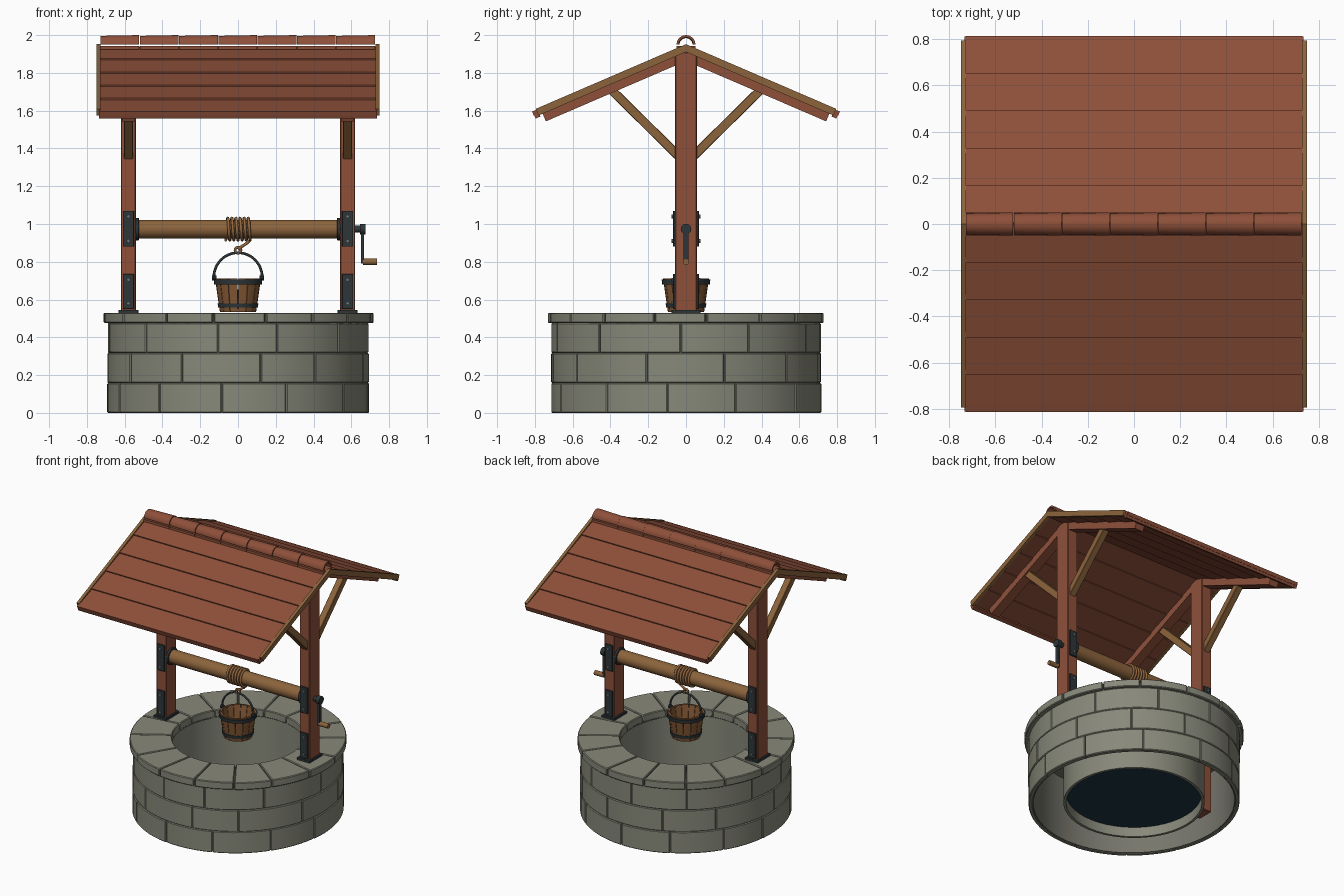
import bpy, bmesh, math, random
from mathutils import Matrix, Vector

if "Cube" in bpy.data.objects:
    bpy.data.objects.remove(bpy.data.objects["Cube"])

random.seed(4)
T, RX, RZ = Matrix.Translation, lambda a: Matrix.Rotation(a, 4, 'X'), lambda a: Matrix.Rotation(a, 4, 'Z')
RY = lambda a: Matrix.Rotation(a, 4, 'Y')
TAU, PI = math.tau, math.pi


def material(name, rgb):
    m = bpy.data.materials.new(name)
    lin = [(c / 255 / 12.92) if c < 11 else ((c / 255 + 0.055) / 1.055) ** 2.4 for c in rgb]
    m.diffuse_color = (*lin, 1)
    m.use_nodes = True
    m.node_tree.nodes["Principled BSDF"].inputs["Base Color"].default_value = m.diffuse_color
    return m


STONE = material("stone", (136, 137, 122))
MORTAR = material("mortar", (118, 118, 108))
RED = material("red_wood", (142, 80, 58))
WOOD = material("light_wood", (140, 100, 60))
BUCKET = material("bucket_wood", (134, 90, 54))
ROPE = material("rope", (148, 104, 64))
IRON = material("dark_iron", (46, 54, 57))
BOLT = material("bolt_grey", (112, 118, 120))
WATER = material("water", (30, 56, 66))


def finish(name, bm, mat, bevel=0, smooth=True):
    bmesh.ops.recalc_face_normals(bm, faces=bm.faces)
    if bevel:
        edges = [e for e in bm.edges if len(e.link_faces) == 2 and e.calc_face_angle() > 0.8]
        bmesh.ops.bevel(bm, geom=edges, offset=bevel, segments=1, affect='EDGES')
    me = bpy.data.meshes.new(name)
    bm.to_mesh(me)
    bm.free()
    ob = bpy.data.objects.new(name, me)
    bpy.context.collection.objects.link(ob)
    me.materials.append(mat)
    if smooth:
        bpy.ops.object.select_all(action='DESELECT')
        ob.select_set(True)
        bpy.context.view_layer.objects.active = ob
        bpy.ops.object.shade_smooth_by_angle(angle=math.radians(35))
    return ob


def box(bm, lo, hi, mat=Matrix()):
    lo, hi = Vector(lo), Vector(hi)
    bmesh.ops.create_cube(bm, size=1, matrix=mat @ T((lo + hi) / 2) @ Matrix.Diagonal((*(hi - lo), 1)))


def rod(bm, p, q, r, sides=20, r2=None):
    p, q = Vector(p), Vector(q)
    rot = (q - p).to_track_quat('Z', 'Y').to_matrix().to_4x4()
    bmesh.ops.create_cone(bm, cap_ends=True, segments=sides, radius1=r, radius2=r if r2 is None else r2,
                          depth=(q - p).length, matrix=T((p + q) / 2) @ rot)


def arc(bm, r0, r1, z0, z1, a0=0, a1=TAU, seg=48, grow=0, sx=1, mat=Matrix()):
    """Curved block between two radii; grow widens its top."""
    full = abs(a1 - a0 - TAU) < 1e-6
    rows = []
    for i in range(seg if full else seg + 1):
        t = a0 + (a1 - a0) * i / seg
        rows.append([bm.verts.new(mat @ Vector((sx * r * math.sin(t), -r * math.cos(t), z)))
                     for r, z in ((r0, z0), (r1, z0), (r1 + grow, z1), (r0 + grow, z1))])
    for i in range(seg):
        a, b = rows[i], rows[(i + 1) % len(rows)]
        for k in range(4):
            bm.faces.new((a[k], a[(k + 1) % 4], b[(k + 1) % 4], b[k]))
    if not full:
        bm.faces.new(rows[0])
        bm.faces.new(rows[-1])


def tube(name, pts, r, mat):
    cu = bpy.data.curves.new(name, 'CURVE')
    cu.dimensions, cu.bevel_depth, cu.bevel_resolution, cu.use_fill_caps = '3D', r, 2, True
    sp = cu.splines.new('POLY')
    sp.points.add(len(pts) - 1)
    for s, p in zip(sp.points, pts):
        s.co = (*p, 1)
    cu.materials.append(mat)
    ob = bpy.data.objects.new(name, cu)
    bpy.context.collection.objects.link(ob)


# Stone wall courses and coping
def course(name, n, r0, r1, z0, z1, start, gap, sx, wobble):
    bm = bmesh.new()
    step = TAU / n
    cuts = [start + step * (i + random.uniform(-0.13, 0.13)) for i in range(n)]
    cuts.append(cuts[0] + TAU)
    for a, b in zip(cuts, cuts[1:]):
        d = random.uniform(-wobble, wobble)
        arc(bm, r0, r1 + d, z0, z1, a + gap, b - gap, 6, sx=sx)
    finish(name, bm, STONE, 0.005)


for i, start in enumerate((-0.09, 0.12, -0.2)):
    course(f"wall_course_{i + 1}", 12 - (i > 0), 0.685, 0.715, i * 0.159, i * 0.159 + 0.158, start, 0.002, 0.968, 0.003)
course("coping_stones", 16, 0.445, 0.732, 0.476, 0.53, 0.18, 0.005, 0.977, 0.004)

# Mortar backing, inner shaft and water
bm = bmesh.new()
arc(bm, 0.68, 0.706, 0.004, 0.48, sx=0.968)
arc(bm, 0.452, 0.71, 0.47, 0.515, sx=0.968)
finish("mortar_bed", bm, MORTAR)
bm = bmesh.new()
arc(bm, 0.45, 0.468, 0, 0.48)
finish("inner_shaft", bm, STONE)
bm = bmesh.new()
bmesh.ops.create_circle(bm, cap_ends=True, segments=48, radius=0.452, matrix=T((0, 0, 0.07)))
finish("water", bm, WATER, smooth=False)

# Posts with braces, iron plates and bolts
for side, sx in (("left", -1), ("right", 1)):
    x = sx * 0.58
    bm = bmesh.new()
    box(bm, (x - 0.04, -0.058, 0.13), (x + 0.04, 0.058, 1.91))
    finish(side + "_post", bm, RED, 0.004, False)
    bm = bmesh.new()
    for sy in (-1, 1):
        low, high = Vector((x, sy * 0.03, 1.35)), Vector((x, sy * 0.40, 1.715))
        m = T(low) @ (high - low).to_track_quat('Z', 'X').to_matrix().to_4x4()
        box(bm, (-0.024, -0.024, 0), (0.024, 0.024, (high - low).length), m)
    finish(side + "_braces", bm, WOOD, 0.003, False)
    plates, bolts = bmesh.new(), bmesh.new()
    box(plates, (x - 0.052, -0.076, 0.528), (x + 0.052, 0.076, 0.546))
    for sy in (-1, 1):
        for z0, z1 in ((0.55, 0.735), (0.88, 1.07)):
            ys = sorted((sy * 0.056, sy * 0.069))
            box(plates, (x - 0.03, ys[0], z0), (x + 0.03, ys[1], z1))
            for z in (z0 + 0.03, z1 - 0.03):
                rod(bolts, (x, sy * 0.066, z), (x, sy * 0.077, z), 0.010, 8)
    rod(plates, (x - sx * 0.035, 0, 0.973), (x - sx * 0.055, 0, 0.973), 0.06)
    finish(side + "_post_irons", plates, IRON, 0.002)
    finish(side + "_bolts", bolts, BOLT)

# Windlass axle and crank
bm = bmesh.new()
rod(bm, (-0.53, 0, 0.973), (0.53, 0, 0.973), 0.049, 24)
finish("axle", bm, WOOD)
bm = bmesh.new()
rod(bm, (0.61, 0, 0.973), (0.65, 0, 0.973), 0.018)
rod(bm, (0.645, 0, 0.973), (0.675, 0, 0.973), 0.028)
box(bm, (0.652, -0.013, 0.79), (0.668, 0.013, 0.975))
finish("crank", bm, IRON)
bm = bmesh.new()
rod(bm, (0.662, 0, 0.80), (0.735, 0, 0.80), 0.017, 14)
finish("crank_grip", bm, WOOD)

# Rope coil, drop and knot ring
turns, per = 6, 20
coil = [(-0.065 + 0.13 * i / (turns * per), 0.058 * math.sin(TAU * i / per), 0.973 - 0.058 * math.cos(TAU * i / per))
        for i in range(turns * per + 1)]
tube("rope", coil + [(0.05, 0, 0.90), (0.015, 0, 0.878), (0, 0, 0.865)], 0.008, ROPE)
tube("rope_knot", [(0.016 * math.cos(t * TAU / 16), 0, 0.861 + 0.016 * math.sin(t * TAU / 16)) for t in range(18)], 0.007, ROPE)

# Bucket staves, floor, hoops and bail
bm = bmesh.new()
for i in range(14):
    arc(bm, 0.081, 0.096, 0.535, 0.712, TAU * (i + 0.03) / 14, TAU * (i + 0.97) / 14, 2, grow=0.026)
rod(bm, (0, 0, 0.54), (0, 0, 0.555), 0.09, 28)
finish("bucket_staves", bm, BUCKET)
bm = bmesh.new()
arc(bm, 0.097, 0.105, 0.557, 0.58, seg=32, grow=0.003)
arc(bm, 0.115, 0.126, 0.68, 0.705, seg=32, grow=0.003)
for sx in (-1, 1):
    rod(bm, (sx * 0.115, 0, 0.715), (sx * 0.137, 0, 0.715), 0.013, 10)
finish("bucket_hoops", bm, IRON)
tube("bucket_bail", [(0.128 * math.cos(t * PI / 24), 0, 0.718 + 0.13 * math.sin(t * PI / 24)) for t in range(25)], 0.007, IRON)

# Roof slopes: lapped planks, eave, bargeboards and rafters
PITCH, PEAK, W = math.radians(23.3), 1.95, 0.1765
for side, turn in (("back", 0), ("front", PI)):
    m = RZ(turn) @ T((0, 0, PEAK)) @ RX(-PITCH)
    bm = bmesh.new()
    for i in range(5):
        tilt = m @ T((0, i * W, -0.012)) @ RX(0.05)
        box(bm, (-0.73, 0, -0.024), (0.73, W + 0.006, 0), tilt)
    box(bm, (-0.735, 0.858, -0.045), (0.735, 0.886, -0.004), m)
    finish(side + "_roof_planks", bm, RED, smooth=False)
    bm = bmesh.new()
    for x in (-0.739, 0.739):
        box(bm, (x - 0.011, 0, -0.036), (x + 0.011, 0.865, 0.002), m)
    finish(side + "_bargeboards", bm, WOOD, smooth=False)
    bm = bmesh.new()
    for x in (-0.58, 0.58):
        box(bm, (x - 0.035, 0.0, -0.08), (x + 0.035, 0.842, -0.03), m)
    finish(side + "_rafters", bm, RED, smooth=False)

# Ridge tiles
bm = bmesh.new()
for i in range(7):
    m = T((-0.728 + i * 0.208, 0, 1.95)) @ RY(PI / 2)
    arc(bm, 0.034, 0.046, 0, 0.205, 0.35 * PI - PI / 2 - 0.35 * PI - PI / 2, 0, 14, grow=0.004, mat=m @ RZ(0))
    box(bm, (-0.728 + i * 0.208, -0.05, 1.925), (-0.523 + i * 0.208, 0.05, 1.942))
finish("ridge_tiles", bm, RED)
